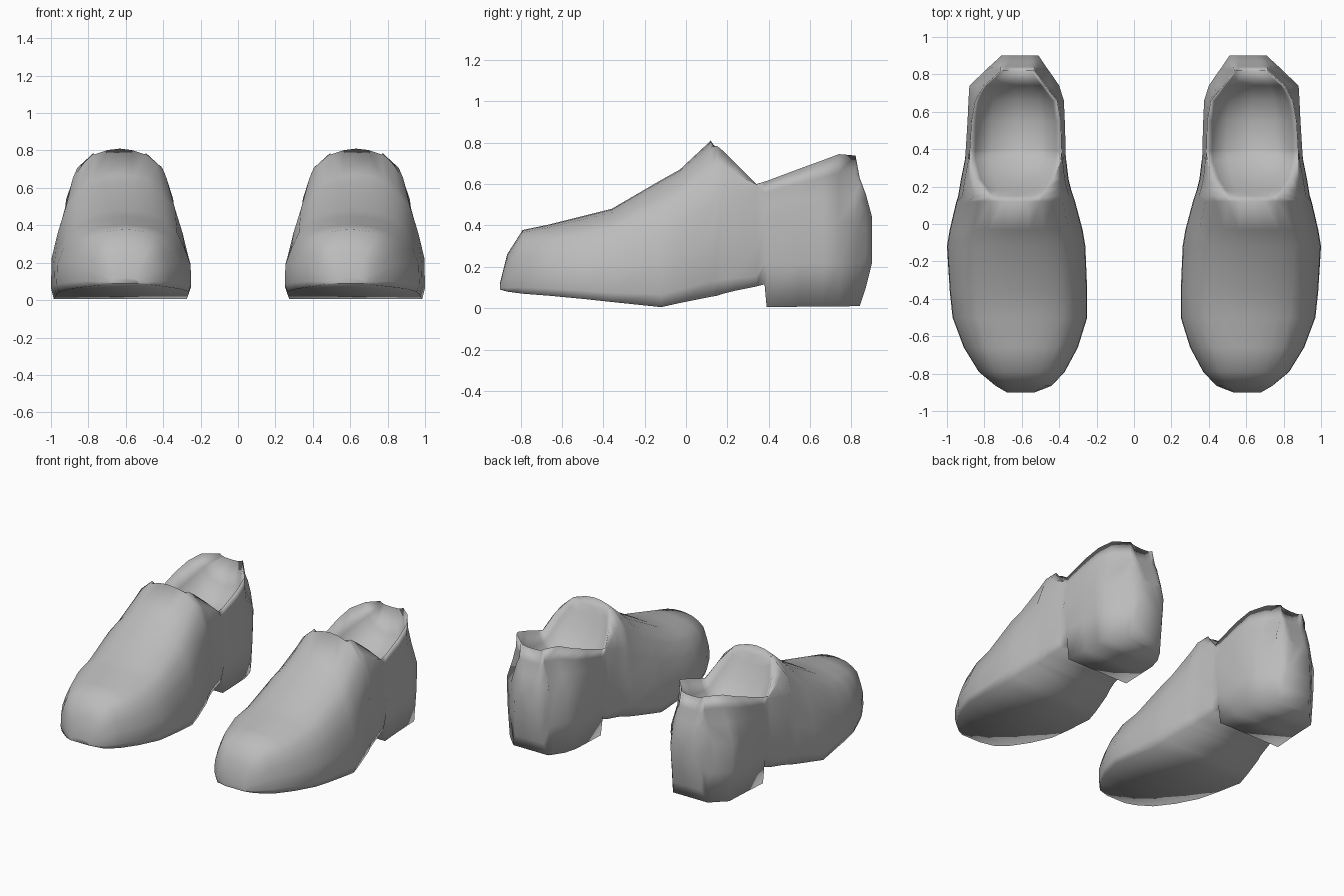
import bpy, bmesh

cube = bpy.data.objects.get("Cube")
if cube:
    bpy.data.objects.remove(cube, do_unlink=True)

# One grey for the whole pair
grey = bpy.data.materials.new("plain_grey")
grey.use_nodes = True
GREY = (0.5, 0.5, 0.5, 1.0)
grey.diffuse_color = GREY
grey.node_tree.nodes["Principled BSDF"].inputs["Base Color"].default_value = GREY

# Closed stations: y, outer x, inner x, bottom z, top z
TOE = [
    (-0.90, -0.68, -0.53, 0.09, 0.12),
    (-0.865, -0.74, -0.44, 0.08, 0.26),
    (-0.79, -0.83, -0.37, 0.07, 0.378),
    (-0.66, -0.91, -0.30, 0.06, 0.405),
    (-0.50, -0.97, -0.25, 0.045, 0.445),
    (-0.36, -0.985, -0.25, 0.03, 0.48),
    (-0.12, -1.00, -0.26, 0.005, 0.62),
    (-0.03, -0.985, -0.275, 0.025, 0.67),
    (0.12, -0.95, -0.315, 0.055, 0.81),
]
# Open stations: the same, then rim width fraction and floor z
OPENING = [
    (0.15, -0.94, -0.325, 0.06, 0.785, 0.46, 0.76),
    (0.18, -0.935, -0.335, 0.07, 0.76, 0.54, 0.70),
    (0.24, -0.925, -0.35, 0.085, 0.70, 0.72, 0.59),
    (0.34, -0.905, -0.362, 0.105, 0.60, 0.89, 0.48),
    (0.38, -0.90, -0.365, 0.115, 0.612, 0.92, 0.46),
    (0.39, -0.90, -0.365, 0.005, 0.615, 0.92, 0.455),
    (0.55, -0.89, -0.37, 0.007, 0.675, 0.92, 0.45),
    (0.66, -0.885, -0.375, 0.008, 0.715, 0.86, 0.48),
    (0.74, -0.88, -0.40, 0.008, 0.745, 0.68, 0.56),
    (0.82, -0.795, -0.455, 0.01, 0.738, 0.52, 0.72),
]
HEEL = [
    (0.84, -0.775, -0.47, 0.01, 0.63),
    (0.87, -0.742, -0.49, 0.10, 0.55),
    (0.90, -0.71, -0.51, 0.22, 0.44),
]
# Half profiles from sole edge to crown: width fraction, height fraction
TOE_ARCH = [(0.96, 0), (1, 0.1), (0.99, 0.36), (0.9, 0.58), (0.79, 0.79),
            (0.62, 0.89), (0.42, 0.96), (0.2, 0.99), (0, 1)]
HEEL_ARCH = [(0.88, 0), (0.97, 0.33), (1, 0.62), (0.88, 0.82), (0.72, 0.95),
             (0.6, 1), (0.4, 1), (0.2, 1), (0, 1)]


def closed_half(s, arch):
    b, t = s[3:]
    return [(u, b + v * (t - b)) for u, v in arch]


def open_half(s):
    y, _, _, b, t, rim, floor = s
    if y < 0.36:      # sides below the slanted throat, with the quarter crease
        crease = 0.5 + 0.27 * y
        lift = 0.1 * (0.9 - rim)
        side = [(0.95, b), (1, b + 0.1 * (t - b)), (0.99, 0.30), (0.93, crease),
                ((0.93 + rim) / 2 + lift, (crease + t) / 2 + lift)]
    else:             # heel bulging at mid height, narrowing to an upright collar
        side = [(0.90, b), (0.97, 0.22), (1, 0.42),
                (0.4 + 0.6 * rim, 0.42 + 0.42 * (t - 0.42)),
                (0.06 + 0.94 * rim, 0.42 + 0.72 * (t - 0.42))]
    lining = [(rim * 0.88, floor + 0.5 * (t - floor)),
              (rim * 0.55, floor + 0.12 * (t - floor)), (0, floor)]
    return side + [(rim, t)] + lining


def make_shoe(name, side):
    stations = [(s, closed_half(s, TOE_ARCH)) for s in TOE]
    stations += [(s, open_half(s)) for s in OPENING]
    stations += [(s, closed_half(s, HEEL_ARCH)) for s in HEEL]
    bm = bmesh.new()
    loops = []
    for s, pts in stations:
        y, xl, xr = s[:3]
        mid, half = (xl + xr) / 2, (xr - xl) / 2
        loop = [(-u, z) for u, z in pts] + [(u, z) for u, z in reversed(pts[:-1])]
        loops.append([bm.verts.new((side * (mid + u * half), y, z)) for u, z in loop])
    # Skin neighbouring sections, then close toe and heel
    n = len(loops[0])
    for a, c in zip(loops, loops[1:]):
        for i in range(n):
            j = (i + 1) % n
            bm.faces.new((a[i], a[j], c[j], c[i]))
    bm.faces.new(loops[0])
    bm.faces.new(loops[-1])
    bmesh.ops.recalc_face_normals(bm, faces=bm.faces)
    # Smooth all over, sole included
    for f in bm.faces:
        f.smooth = True
    mesh = bpy.data.meshes.new(name)
    bm.to_mesh(mesh)
    bm.free()
    mesh.materials.append(grey)
    shoe = bpy.data.objects.new(name, mesh)
    bpy.context.collection.objects.link(shoe)


make_shoe("right_shoe", 1)
make_shoe("left_shoe", -1)
